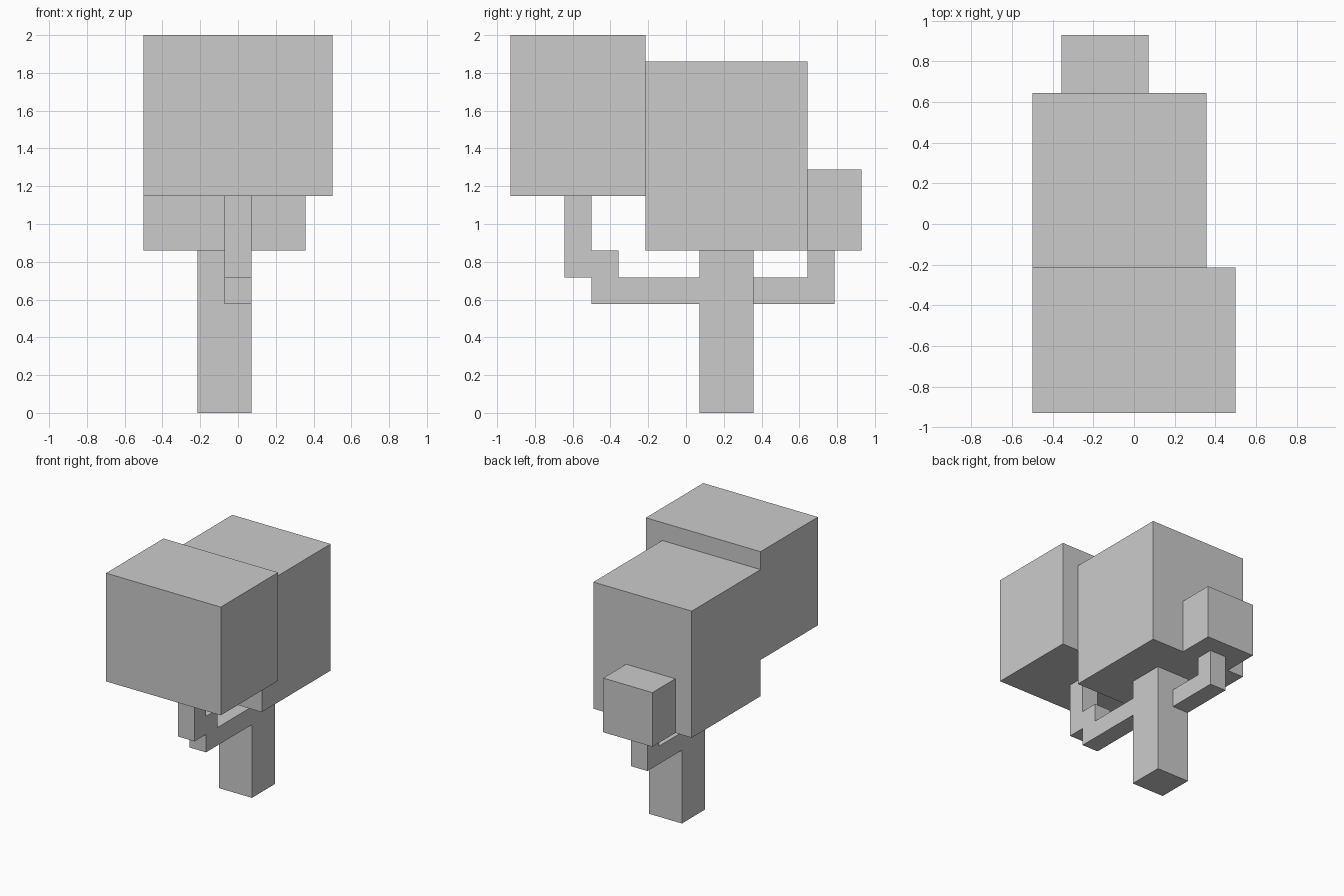
import bpy
import bmesh

if "Cube" in bpy.data.objects:
    bpy.data.objects.remove(bpy.data.objects["Cube"])

U = 1 / 7  # one voxel

# Shared heights
Z_LOW, Z_STEP, Z_CROWN, Z_FRONT, Z_SMALL, Z_MAIN, Z_TOP = (
    0.577, 0.718, 0.861, 1.147, 1.288, 1.859, 2.0)


def extrude_profile(name, x0, x1, profile):
    """Extrude a (y in voxels, z in units) outline along x."""
    bm = bmesh.new()
    face = bm.faces.new([bm.verts.new((x0 * U, y * U, z)) for y, z in profile])
    result = bmesh.ops.extrude_face_region(bm, geom=[face])
    moved = [g for g in result["geom"] if isinstance(g, bmesh.types.BMVert)]
    bmesh.ops.translate(bm, verts=moved, vec=((x1 - x0) * U, 0, 0))
    bmesh.ops.recalc_face_normals(bm, faces=bm.faces)
    mesh = bpy.data.meshes.new(name)
    bm.to_mesh(mesh)
    bm.free()
    obj = bpy.data.objects.new(name, mesh)
    bpy.context.collection.objects.link(obj)
    return obj


def block(name, x0, x1, y0, y1, z0, z1):
    return extrude_profile(name, x0, x1, [(y0, z0), (y1, z0), (y1, z1), (y0, z1)])


# Trunk
block("trunk", -1.5, 0.5, 0.5, 2.5, 0, Z_CROWN)

# Leaf blocks
block("main_foliage", -3.5, 2.5, -1.5, 4.5, Z_CROWN, Z_MAIN)
block("front_foliage", -3.5, 3.5, -6.5, -1.5, Z_FRONT, Z_TOP)
block("back_foliage", -2.5, 0.5, 4.5, 6.5, Z_CROWN, Z_SMALL)

# Stepped front branch
extrude_profile("front_branch", -0.5, 0.5, [
    (0.5, Z_LOW), (0.5, Z_STEP), (-2.5, Z_STEP), (-2.5, Z_CROWN), (-3.5, Z_CROWN),
    (-3.5, Z_FRONT), (-4.5, Z_FRONT), (-4.5, Z_STEP), (-3.5, Z_STEP), (-3.5, Z_LOW)])

# L-shaped back branch
extrude_profile("back_branch", -1.5, -0.5, [
    (2.5, Z_LOW), (5.5, Z_LOW), (5.5, Z_CROWN), (4.5, Z_CROWN),
    (4.5, Z_STEP), (2.5, Z_STEP)])
